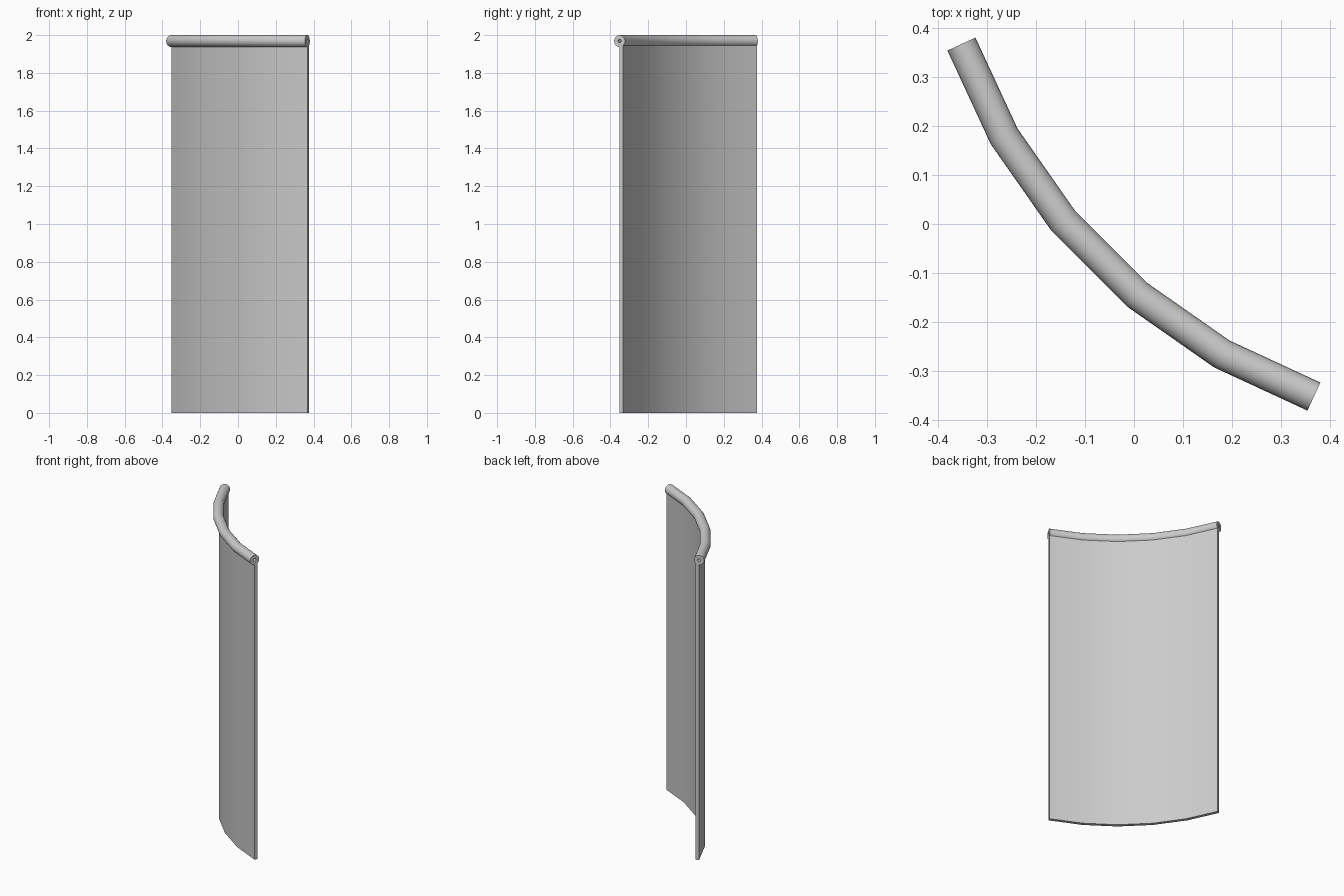
import bpy, bmesh, math
from mathutils import Vector

cube = bpy.data.objects.get("Cube")
if cube:
    bpy.data.objects.remove(cube, do_unlink=True)

# One plain grey for everything
grey = bpy.data.materials.new("plain_grey")
grey.use_nodes = True
grey.diffuse_color = (0.6, 0.6, 0.6, 1)
grey.node_tree.nodes["Principled BSDF"].inputs["Base Color"].default_value = (0.6, 0.6, 0.6, 1)

# Curved ground line, mirrored across the diagonal
half = [(-0.352, 0.367), (-0.265, 0.179), (-0.144, 0.006)]
path = [Vector(p) for p in half + [(y, x) for x, y in reversed(half)]]


def mitres():
    """Inward offset direction at each path point, lengthened at the corners."""
    normals = []
    for a, b in zip(path, path[1:]):
        d = (b - a).normalized()
        normals.append(Vector((-d.y, d.x)))
    result = [normals[0]]
    for m, n in zip(normals, normals[1:]):
        s = (m + n).normalized()
        result.append(s / s.dot(n))
    return result + [normals[-1]]


def sweep(bm, section):
    """Carry a closed (inward, height) section along the path; return its rings."""
    rings = []
    for p, n in zip(path, mitres()):
        rings.append([bm.verts.new((*(p + n * u), z)) for u, z in section])
    for a, b in zip(rings, rings[1:]):
        join(bm, a, b)
    return rings


def join(bm, a, b):
    for i in range(len(a)):
        j = (i + 1) % len(a)
        bm.faces.new((a[i], a[j], b[j], b[i]))


def finish(bm, name):
    bmesh.ops.recalc_face_normals(bm, faces=bm.faces)
    mesh = bpy.data.meshes.new(name)
    bm.to_mesh(mesh)
    bm.free()
    mesh.materials.append(grey)
    obj = bpy.data.objects.new(name, mesh)
    bpy.context.collection.objects.link(obj)
    bpy.ops.object.select_all(action="DESELECT")
    obj.select_set(True)
    bpy.context.view_layer.objects.active = obj
    bpy.ops.object.shade_smooth_by_angle(angle=math.radians(35))


def circle(radius, height, sides=24):
    angles = [math.tau * i / sides for i in range(sides)]
    return [(radius * math.cos(a), height + radius * math.sin(a)) for a in angles]


# Curved panel
bm = bmesh.new()
rings = sweep(bm, [(0, 0), (0.021, 0), (0.021, 1.955), (0, 1.955)])
for end in (rings[0], rings[-1]):
    bm.faces.new(end)
finish(bm, "curved_panel")

# Hollow rail along the top
bm = bmesh.new()
outer = sweep(bm, circle(0.0315, 1.9685))
bore = sweep(bm, circle(0.009, 1.9685))
for k in (0, -1):
    join(bm, outer[k], bore[k])
finish(bm, "top_rail")
